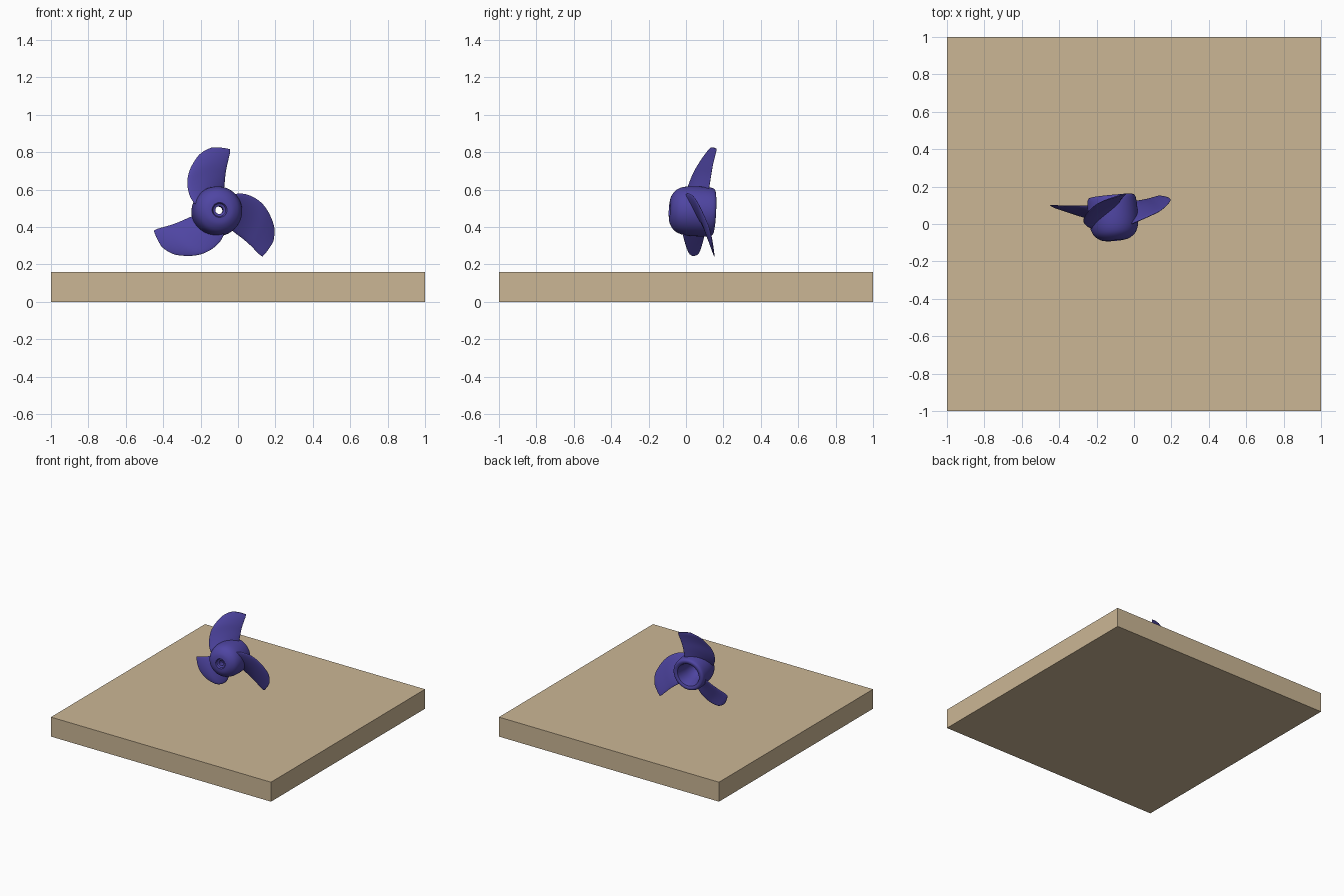
import bpy, bmesh, math
from mathutils import Matrix, Vector

if "Cube" in bpy.data.objects:
    bpy.data.objects.remove(bpy.data.objects["Cube"])


def material(name, rgb):
    m = bpy.data.materials.new(name)
    m.diffuse_color = (*rgb, 1)
    m.use_nodes = True
    m.node_tree.nodes["Principled BSDF"].inputs["Base Color"].default_value = m.diffuse_color
    return m


tan = material("tan", (0.60, 0.47, 0.30))
violet = material("violet", (0.078, 0.06, 0.365))

# The propeller axis runs along local y and is slightly tilted
POSE = (Matrix.Translation((-0.11, 0.03, 0.485))
        @ Matrix.Rotation(math.radians(5.5), 4, 'Z')
        @ Matrix.Rotation(math.radians(-2.9), 4, 'X'))


def finish(bm, name, mat, smooth=None):
    bmesh.ops.recalc_face_normals(bm, faces=bm.faces)
    me = bpy.data.meshes.new(name)
    bm.to_mesh(me)
    bm.free()
    ob = bpy.data.objects.new(name, me)
    bpy.context.collection.objects.link(ob)
    me.materials.append(mat)
    if smooth:
        bpy.ops.object.select_all(action='DESELECT')
        ob.select_set(True)
        bpy.context.view_layer.objects.active = ob
        bpy.ops.object.shade_smooth_by_angle(angle=math.radians(smooth))
    return ob


def spline(pts, steps):
    """Smooth Catmull-Rom curve through rows of any length."""
    p = [pts[0]] + list(pts) + [pts[-1]]
    out = []
    for i in range(1, len(p) - 2):
        for s in range(steps):
            t = s / steps
            out.append([0.5 * (2 * b + (c - a) * t + (2 * a - 5 * b + 4 * c - d) * t * t
                               + (3 * b - a - 3 * c + d) * t ** 3)
                        for a, b, c, d in zip(p[i - 1], p[i], p[i + 1], p[i + 2])])
    return out + [list(pts[-1])]


# Base slab
bm = bmesh.new()
bmesh.ops.create_cube(bm, size=1, matrix=Matrix.Translation((0, 0, 0.08))
                      @ Matrix.Diagonal((2, 2, 0.16, 1)))
finish(bm, "base_slab", tan)

# Hub: closed profile (radius, axial) with front bore and rear cavity
outer = spline([(0.04, -0.119), (0.075, -0.112), (0.108, -0.088), (0.125, -0.055),
                (0.132, -0.01), (0.133, 0.05), (0.130, 0.10), (0.122, 0.117),
                (0.108, 0.121), (0.092, 0.115)], 4)
inner = [(0.084, 0.095), (0.072, 0.03), (0.06, -0.02), (0.045, -0.05), (0.021, -0.055),
         (0.021, -0.103), (0.034, -0.108)]
profile = outer + inner
SEG = 64
bm = bmesh.new()
rings = []
for k in range(SEG):
    a = 2 * math.pi * k / SEG
    rings.append([bm.verts.new(POSE @ Vector((r * math.cos(a), y, r * math.sin(a))))
                  for r, y in profile])
n = len(profile)
for k in range(SEG):
    p, q = rings[k], rings[(k + 1) % SEG]
    for i in range(n):
        j = (i + 1) % n
        bm.faces.new((p[i], p[j], q[j], q[i]))
finish(bm, "hub", violet, 35)

# Blade sections: radius, left edge angle and depth, right edge angle and depth, half thickness
SECTIONS = spline([(0.105, 170, -0.050, 68, 0.080, 0.016),
                   (0.150, 158, -0.035, 72, 0.084, 0.014),
                   (0.200, 143, -0.013, 75, 0.089, 0.012),
                   (0.250, 128, 0.012, 76, 0.094, 0.010),
                   (0.290, 115, 0.042, 76, 0.100, 0.008),
                   (0.325, 104, 0.070, 76, 0.106, 0.006),
                   (0.346, 93, 0.088, 76.5, 0.110, 0.003)], 4)
N = 16


def blade(name, turn):
    bm = bmesh.new()
    loops = []
    for r, a0, y0, a1, y1, th in SECTIONS:
        loop = []
        for i in range(2 * N):
            side = 1 if i <= N else -1
            u = i / N if i <= N else (2 * N - i) / N
            u = 0.5 - 0.5 * math.cos(math.pi * u)
            a = math.radians(a0 + (a1 - a0) * u + turn)
            y = y0 + (y1 - y0) * u + side * th * 2 * math.sqrt(max(0, u * (1 - u)))
            loop.append(bm.verts.new(POSE @ Vector((r * math.cos(a), y, r * math.sin(a)))))
        loops.append(loop)
    for p, q in zip(loops, loops[1:]):
        for i in range(2 * N):
            j = (i + 1) % (2 * N)
            bm.faces.new((p[i], p[j], q[j], q[i]))
    for lp in (loops[0], loops[-1]):      # root and tip caps
        bm.faces.new((lp[0], lp[1], lp[-1]))
        for i in range(1, N - 1):
            bm.faces.new((lp[i], lp[i + 1], lp[-i - 1], lp[-i]))
        bm.faces.new((lp[N - 1], lp[N], lp[N + 1]))
    finish(bm, name, violet, 50)


for k in range(3):
    blade(f"blade_{k + 1}", -120 * k)
